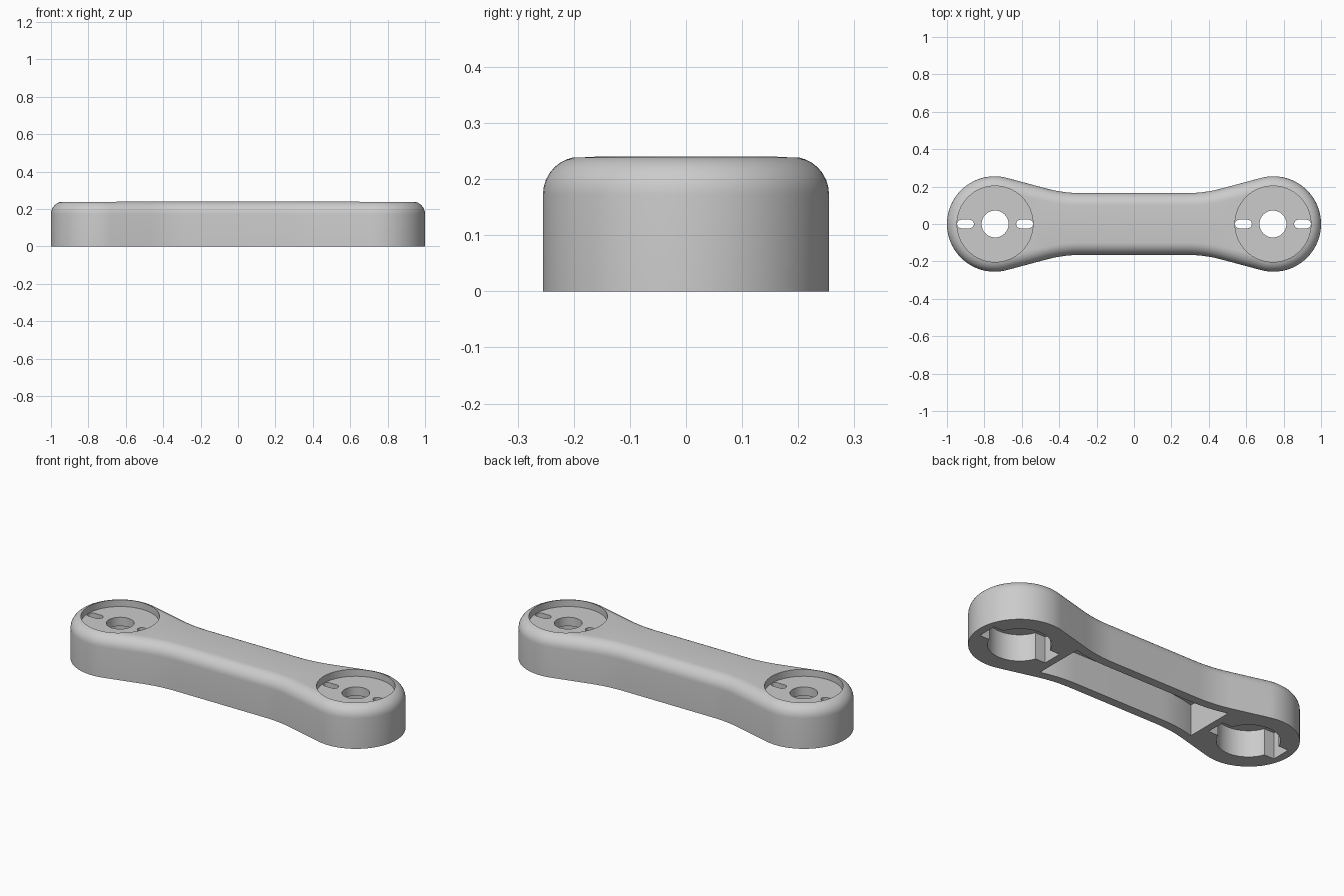
import bpy, bmesh, math

if "Cube" in bpy.data.objects:
    bpy.data.objects.remove(bpy.data.objects["Cube"])

CX, R_END, R_NECK, TILT = 0.745, 0.255, 0.73, math.radians(15)
NECK_X, NECK_Y = 0.28, 0.165
H, FILLET = 0.24, 0.067

grey = bpy.data.materials.new("grey plastic")
grey.diffuse_color = (0.6, 0.6, 0.6, 1)
grey.use_nodes = True
grey.node_tree.nodes["Principled BSDF"].inputs["Base Color"].default_value = grey.diffuse_color


def neck_arc(d, n=10):
    """Concave arc from the straight neck to the flare, offset inward by d."""
    return [(NECK_X + (R_NECK + d) * math.sin(TILT * i / n),
             NECK_Y + R_NECK - (R_NECK + d) * math.cos(TILT * i / n)) for i in range(n + 1)]


def mirror_x(half):
    return half + [(-x, y) for x, y in reversed(half)]


def body_outline(d):
    """Dog-bone outline offset inward by d, counter-clockwise."""
    n, a = 24, math.pi / 2 + TILT
    end = [(CX + (R_END - d) * math.cos(-a + 2 * a * i / (2 * n)),
            (R_END - d) * math.sin(-a + 2 * a * i / (2 * n))) for i in range(2 * n + 1)]
    arc = neck_arc(d)
    return mirror_x([(x, -y) for x, y in arc] + end + arc[::-1])


def loft(name, layers):
    """Solid through stacked outlines, given as (points, z)."""
    bm = bmesh.new()
    rings = [[bm.verts.new((x, y, z)) for x, y in pts] for pts, z in layers]
    n = len(rings[0])
    bm.faces.new(rings[0][::-1])
    bm.faces.new(rings[-1])
    for lo, hi in zip(rings, rings[1:]):
        for i in range(n):
            j = (i + 1) % n
            bm.faces.new((lo[i], lo[j], hi[j], hi[i]))
    bmesh.ops.recalc_face_normals(bm, faces=bm.faces)
    mesh = bpy.data.meshes.new(name)
    bm.to_mesh(mesh)
    bm.free()
    obj = bpy.data.objects.new(name, mesh)
    bpy.context.collection.objects.link(obj)
    mesh.materials.append(grey)
    return obj


def circle(x, r, n=64):
    return [(x + r * math.cos(2 * math.pi * i / n), r * math.sin(2 * math.pi * i / n)) for i in range(n)]


def rectangle(x0, x1, y):
    return [(x0, -y), (x1, -y), (x1, y), (x0, y)]


def stadium(x, length, r, n=10):
    half = length / 2 - r
    pts = []
    for side, start in ((1, -math.pi / 2), (-1, math.pi / 2)):
        pts += [(x + side * half + r * math.cos(start + math.pi * i / n),
                 r * math.sin(start + math.pi * i / n)) for i in range(n + 1)]
    return pts


# Body with rounded top edge
layers = [(body_outline(0), 0)]
for k in range(9):
    t = math.pi / 2 * k / 8
    layers.append((body_outline(FILLET * (1 - math.cos(t))), H - FILLET + FILLET * math.sin(t)))
body = loft("link_body", layers)


def cut(name, pts, z0, z1):
    tool = loft(name, [(pts, z0), (pts, z1)])
    tool.hide_render = True
    mod = body.modifiers.new(name, "BOOLEAN")
    mod.operation, mod.solver, mod.object = "DIFFERENCE", "EXACT", tool
    bpy.context.view_layer.objects.active = body
    bpy.ops.object.modifier_apply(modifier=name)
    bpy.data.objects.remove(tool)


# Hollow under the neck, following the outline
wall = 0.05
side = [p for p in neck_arc(wall)]
side[-1:] = [side[-1], (0.49, side[-1][1] + (0.49 - side[-1][0]) * math.tan(TILT))]
cut("neck_hollow", mirror_x([(x, -y) for x, y in side] + side[::-1]), -0.1, 0.175)

# Round recess, centre hole, slots and underside pockets at both ends
for s in (-1, 1):
    c = 0.743 * s
    cut("top_recess", circle(c, 0.203), 0.2, 0.4)
    cut("round_pocket", circle(c, 0.16), -0.1, 0.15)
    cut("bar_pocket", rectangle(c - 0.212, c + 0.212, 0.055), -0.1, 0.149)
    cut("centre_hole", circle(c, 0.072, 48), 0.1, 0.3)
    for t in (-1, 1):
        cut("pin_slot", stadium(c + t * 0.158, 0.09, 0.023), 0.1, 0.3)

# Smooth curved surfaces, crisp edges
body.select_set(True)
bpy.context.view_layer.objects.active = body
bpy.ops.object.shade_smooth_by_angle(angle=math.radians(30))
